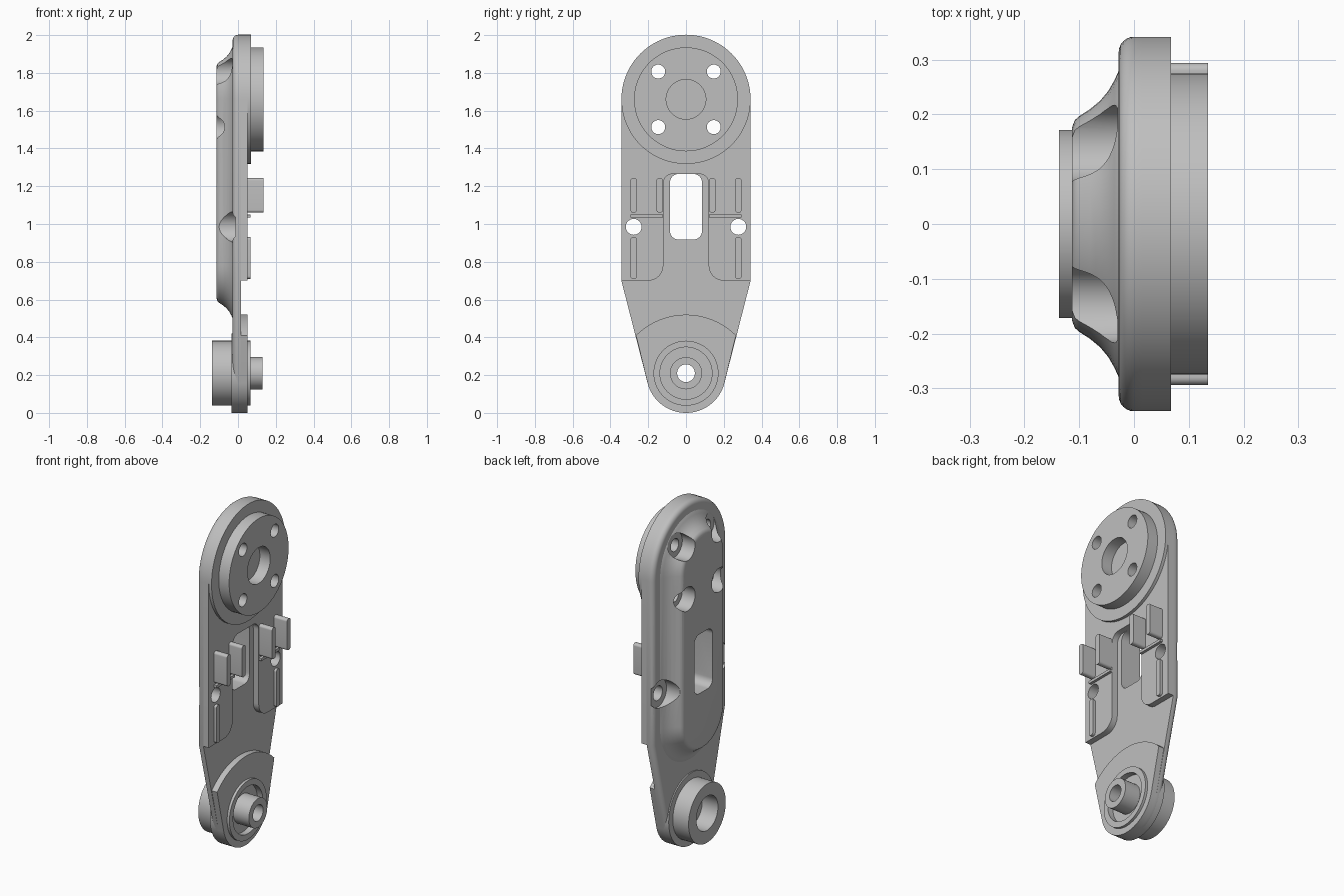
import bpy, bmesh
from math import cos, sin, radians

cube = bpy.data.objects.get("Cube")
if cube:
    bpy.data.objects.remove(cube)

grey = bpy.data.materials.new("plain_grey")
grey.use_nodes = True
grey.diffuse_color = (0.52, 0.52, 0.52, 1)
grey.node_tree.nodes["Principled BSDF"].inputs["Base Color"].default_value = (0.52, 0.52, 0.52, 1)

TOP, LOW = 1.66, 0.21        # heights of the two pivot centres
R_TOP, R_LOW = 0.342, 0.21   # outline radii around them
parts = []


def arc(y, z, r, a0, a1, n=24):
    return [(y + r * cos(radians(a0 + (a1 - a0) * i / n)),
             z + r * sin(radians(a0 + (a1 - a0) * i / n))) for i in range(n + 1)]


def circle(y, z, r, n=64):
    return arc(y, z, r, 0, 360, n)[:-1]


def rounded(y0, y1, z0, z1, r):
    return (arc(y1 - r, z1 - r, r, 0, 90, 8) + arc(y0 + r, z1 - r, r, 90, 180, 8)
            + arc(y0 + r, z0 + r, r, 180, 270, 8) + arc(y1 - r, z0 + r, r, 270, 360, 8))


def mirrored(half):
    """Close a half outline (+y side) with its mirror image."""
    return half + [(-y, z) for y, z in reversed(half) if abs(y) > 1e-5]


def loft(name, rings):
    """Skin a list of (x, outline) rings and cap both ends."""
    bm = bmesh.new()
    loops = [[bm.verts.new((x, y, z)) for y, z in pts] for x, pts in rings]
    n = len(loops[0])
    for a, b in zip(loops, loops[1:]):
        for i in range(n):
            bm.faces.new((a[i], a[(i + 1) % n], b[(i + 1) % n], b[i]))
    bm.faces.new(loops[0])
    bm.faces.new(loops[-1])
    bmesh.ops.recalc_face_normals(bm, faces=bm.faces)
    mesh = bpy.data.meshes.new(name)
    bm.to_mesh(mesh)
    bm.free()
    mesh.materials.append(grey)
    ob = bpy.data.objects.new(name, mesh)
    bpy.context.collection.objects.link(ob)
    return ob


def cut(ob, outline, x0=-1, x1=1):
    """Subtract a prism along x from a part."""
    cutter = loft("cutter", [(x0, outline), (x1, outline)])
    mod = ob.modifiers.new("cut", 'BOOLEAN')
    mod.operation, mod.solver, mod.object = 'DIFFERENCE', 'EXACT', cutter
    bpy.context.view_layer.update()
    deps = bpy.context.evaluated_depsgraph_get()
    mesh = bpy.data.meshes.new_from_object(ob.evaluated_get(deps))
    ob.modifiers.clear()
    ob.data = mesh
    bpy.data.objects.remove(cutter)


def prism(name, outline, x0, x1, holes=()):
    ob = loft(name, [(x0, outline), (x1, outline)])
    for hole in holes:
        cut(ob, hole)
    parts.append(ob)
    return ob


# Shared openings
bolt_spots = [(sy * 0.147, TOP + sz * 0.147) for sy in (-1, 1) for sz in (-1, 1)]
bolt_holes = [circle(y, z, 0.037, 32) for y, z in bolt_spots]
side_holes = [circle(s * 0.277, 0.985, 0.042, 32) for s in (-1, 1)]
side_scoops = [circle(s * 0.277, 0.985, 0.08, 48) for s in (-1, 1)]
window = rounded(-0.085, 0.085, 0.918, 1.265, 0.045)
bore = circle(0, LOW, 0.047, 40)

# Base plate with a rounded rear rim


def plate_outline(inset):
    r = R_TOP - inset
    return mirrored(arc(0, TOP, r, 90, 0) + [(r, 0.70)]
                    + arc(0, LOW, R_LOW - inset, -15, -90))


b = 0.028
rim = [(-b + b * (1 - sin(radians(a))), plate_outline(b * (1 - cos(radians(a)))))
       for a in range(90, -1, -15)]
plate = loft("base_plate", rim + [(0.015, plate_outline(0))])
for hole in bolt_holes + side_holes + [window, bore]:
    cut(plate, hole)
for scoop in side_scoops:
    cut(plate, scoop, -1, -0.012)
parts.append(plate)

# Rear dome: a stadium with flared foot and softened top edge
profile = [(-0.02, 0.29), (-0.028, 0.28), (-0.036, 0.262), (-0.047, 0.243),
           (-0.062, 0.225), (-0.08, 0.21), (-0.1, 0.197), (-0.108, 0.19), (-0.113, 0.177)]
dome = loft("rear_dome", [(x, arc(0, TOP, r, 0, 180) + arc(0, 0.78, r, 180, 360))
                          for x, r in profile])
for (y, z), hole in zip(bolt_spots, bolt_holes):
    cut(dome, circle(y, z, 0.07, 48), -1, -0.03)
    cut(dome, hole)
for scoop in side_scoops:
    cut(dome, scoop)
cut(dome, window)
parts.append(dome)

# Raised front panel with a central channel
panel = mirrored(arc(0, TOP, R_TOP, 90, 0) + [(R_TOP, 0.70)]
                 + arc(0.20, 0.78, 0.08, 270, 180, 10)
                 + arc(0.07, 1.215, 0.05, 0, 90, 10))
prism("front_panel", panel, 0.015, 0.05, bolt_holes + side_holes)

# Upper pivot: pad and mounting disc with a blind centre recess
prism("upper_pad", circle(0, TOP, R_TOP, 96), 0.05, 0.068, bolt_holes)
prism("mounting_disc", circle(0, TOP, 0.275, 96), 0.068, 0.135,
      bolt_holes + [circle(0, TOP, 0.105)])

# Clips and ribs on both sides
for side, s in (("left", 1), ("right", -1)):
    for where, y in (("inner", 0.139), ("outer", 0.277)):
        strip = rounded(s * y - 0.017, s * y + 0.017, 1.06, 1.243, 0.014)
        prism(f"{side}_{where}_clip", strip, 0.05, 0.135)
    strip = rounded(s * 0.277 - 0.017, s * 0.277 + 0.017, 0.71, 0.93, 0.014)
    prism(f"{side}_lower_rib", strip, 0.05, 0.066)
    strip = rounded(s * 0.208 - 0.087, s * 0.208 + 0.087, 1.034, 1.05, 0.004)
    prism(f"{side}_cross_rib", strip, 0.05, 0.066)

# Lower pivot: front pad, ring, boss, and rear flange and hub
groove = circle(0, LOW, 0.138)
pad = prism("lower_pad", mirrored(arc(0, 0.146, 0.374, 90, 45)
                                  + arc(0, LOW, R_LOW, -15, -90)), 0.015, 0.05, [bore])
cut(pad, groove, 0.03, 1)
prism("lower_ring", circle(0, LOW, 0.172), 0.05, 0.065, [groove])
prism("lower_boss", circle(0, LOW, 0.085), 0.0, 0.13, [bore])
prism("rear_flange", circle(0, LOW, R_LOW), -0.035, 0.0, [bore])
prism("rear_hub", circle(0, LOW, 0.172), -0.137, -0.035, [circle(0, LOW, 0.1)])

# Smooth curved walls, keep edges crisp
bpy.ops.object.select_all(action='DESELECT')
for ob in parts:
    ob.select_set(True)
bpy.context.view_layer.objects.active = parts[0]
bpy.ops.object.shade_smooth_by_angle(angle=radians(30))
